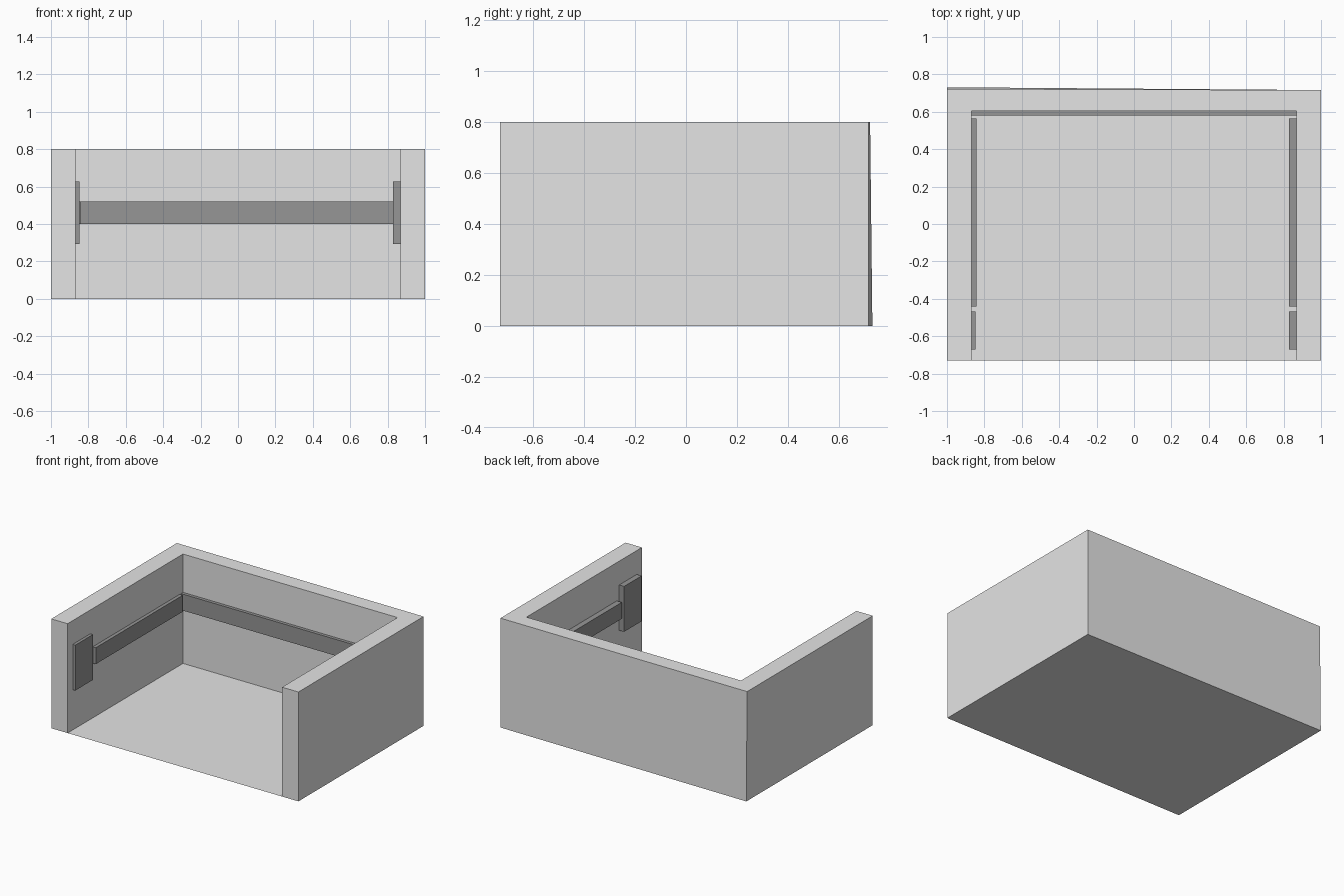
import bpy, bmesh

if "Cube" in bpy.data.objects:
    bpy.data.objects.remove(bpy.data.objects["Cube"])


def material(name, v):
    m = bpy.data.materials.new(name)
    m.diffuse_color = (v, v, v, 1)
    m.use_nodes = True
    m.node_tree.nodes["Principled BSDF"].inputs["Base Color"].default_value = m.diffuse_color
    return m


LIGHT = material("light_grey", 0.78)
DARK = material("dark_grey", 0.305)


def finish(name, bm, mat):
    bmesh.ops.recalc_face_normals(bm, faces=bm.faces)
    me = bpy.data.meshes.new(name)
    bm.to_mesh(me)
    bm.free()
    me.materials.append(mat)
    ob = bpy.data.objects.new(name, me)
    bpy.context.collection.objects.link(ob)
    return ob


def box(name, x, y, z, mat):
    bm = bmesh.new()
    bmesh.ops.create_cube(bm, size=1)
    for v in bm.verts:
        for i, (lo, hi) in enumerate((x, y, z)):
            v.co[i] = lo if v.co[i] < 0 else hi
    return finish(name, bm, mat)


WALL_X, FRONT, INNER_Y, TOP = 0.868, -0.73, 0.604, 0.8

# U-shaped walls: plan outline extruded upwards
plan = [(-1, FRONT), (-WALL_X, FRONT), (-WALL_X, INNER_Y), (WALL_X, INNER_Y),
        (WALL_X, FRONT), (1, FRONT), (1, 0.716), (-1, 0.731)]
bm = bmesh.new()
base = bm.faces.new([bm.verts.new((x, y, 0)) for x, y in plan])
ext = bmesh.ops.extrude_face_region(bm, geom=[base], use_keep_orig=True)
for v in ext["geom"]:
    if isinstance(v, bmesh.types.BMVert):
        v.co.z = TOP
        # the back face leans in slightly at its left end
        if v.co.x < -0.99 and v.co.y > 0:
            v.co.y = 0.722
finish("walls", bm, LIGHT)

# Thin floor sheet between the walls
bm = bmesh.new()
bm.faces.new([bm.verts.new((x, y, 0)) for x, y in plan[1:5]])
floor = finish("floor", bm, LIGHT)
if floor.data.polygons[0].normal.z < 0:
    floor.data.flip_normals()

# Back rail
box("back_rail", (-WALL_X, WALL_X), (0.58, INNER_Y), (0.40, 0.52), DARK)

# Side rails and end panels on the inner faces of the side walls
for side, x_rail, x_panel in (("left", (-WALL_X, -0.843), (-WALL_X, -0.847)),
                              ("right", (0.828, WALL_X), (0.828, WALL_X))):
    box(side + "_rail", x_rail, (-0.44, 0.565), (0.40, 0.52), DARK)
    box(side + "_panel", x_panel, (-0.67, -0.467), (0.294, 0.626), DARK)
